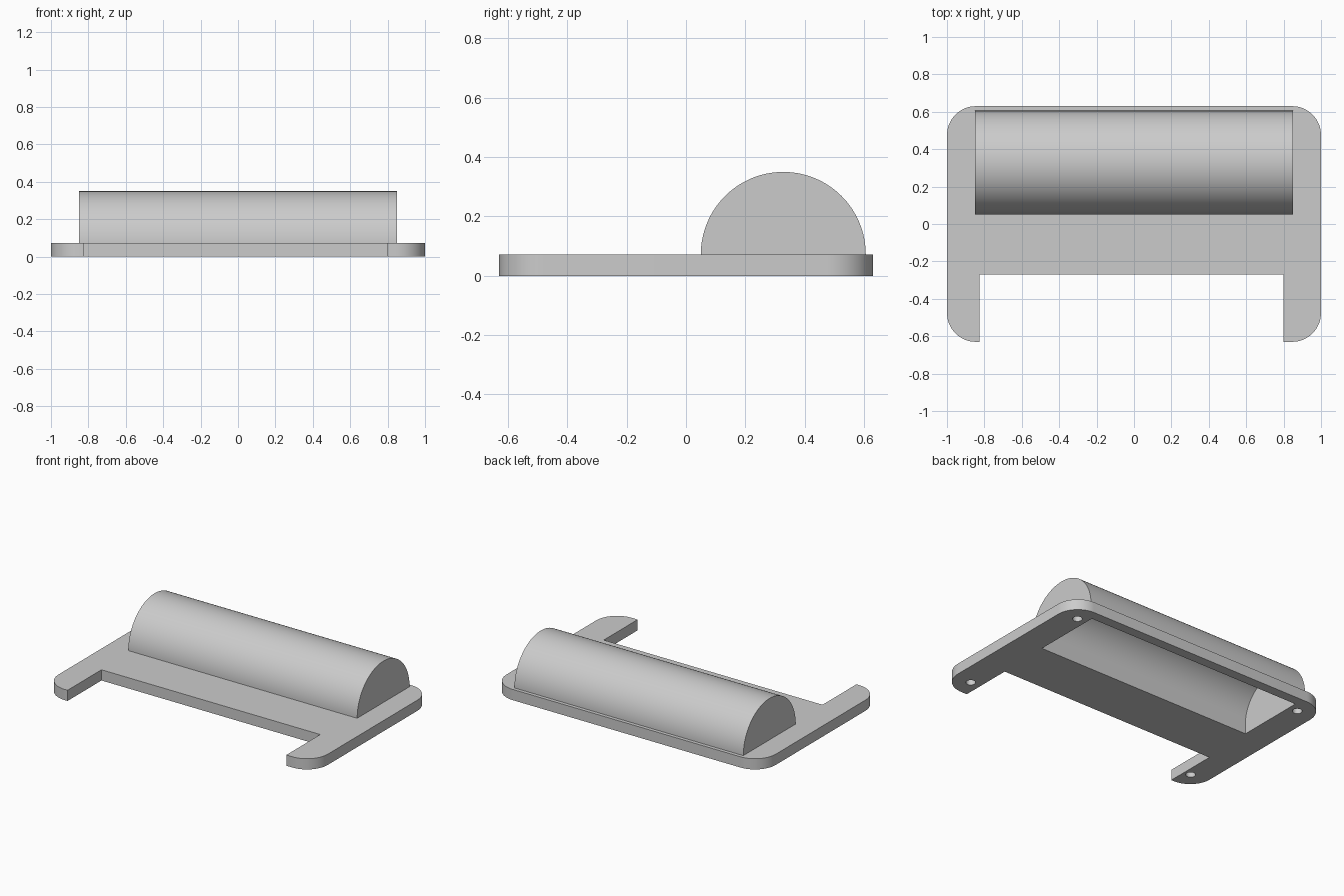
import bpy, bmesh, math

if "Cube" in bpy.data.objects:
    bpy.data.objects.remove(bpy.data.objects["Cube"], do_unlink=True)

HALF_X, HALF_Y, THICK, CORNER = 1.0, 0.63, 0.072, 0.155
DOME_Y, DOME_R, DOME_HALF = 0.328, 0.278, 0.85
WALL = 0.042

grey = bpy.data.materials.new("light_grey")
grey.use_nodes = True
colour = (0.6, 0.6, 0.6, 1)
grey.diffuse_color = colour
grey.node_tree.nodes["Principled BSDF"].inputs["Base Color"].default_value = colour


def arc(cx, cy, radius, start, end, steps):
    """Points on an arc, angles in degrees."""
    angles = [math.radians(start + (end - start) * i / steps) for i in range(steps + 1)]
    return [(cx + radius * math.cos(a), cy + radius * math.sin(a)) for a in angles]


def prism(name, points, offset):
    """Extrude a closed outline of 3D points by an offset."""
    bm = bmesh.new()
    face = bm.faces.new([bm.verts.new(p) for p in points])
    top = bmesh.ops.extrude_face_region(bm, geom=[face])["geom"]
    bmesh.ops.translate(bm, vec=offset, verts=[v for v in top if isinstance(v, bmesh.types.BMVert)])
    bmesh.ops.recalc_face_normals(bm, faces=bm.faces)
    mesh = bpy.data.meshes.new(name)
    bm.to_mesh(mesh)
    bm.free()
    mesh.materials.append(grey)
    obj = bpy.data.objects.new(name, mesh)
    bpy.context.collection.objects.link(obj)
    return obj


def activate(obj):
    bpy.ops.object.select_all(action="DESELECT")
    obj.select_set(True)
    bpy.context.view_layer.objects.active = obj


def cut(target, cutter):
    cutter.hide_render = True
    mod = target.modifiers.new("cut", "BOOLEAN")
    mod.operation, mod.solver, mod.object = "DIFFERENCE", "EXACT", cutter
    activate(target)
    bpy.ops.object.modifier_apply(modifier=mod.name)


# Base plate: rounded corners with a wide notch in the front edge
cx, cy = HALF_X - CORNER, HALF_Y - CORNER
outline = (arc(cx, -cy, CORNER, -90, 0, 16) + arc(cx, cy, CORNER, 0, 90, 16)
           + arc(-cx, cy, CORNER, 90, 180, 16) + arc(-cx, -cy, CORNER, 180, 270, 16)
           + [(-0.825, -HALF_Y), (-0.825, -0.27), (0.8, -0.27), (0.8, -HALF_Y)])
plate = prism("base_plate", [(x, y, 0) for x, y in outline], (0, 0, THICK))

# Half-round housing on top of the plate
section = arc(DOME_Y, THICK, DOME_R, 0, 180, 64)
housing = prism("half_round_housing", [(-DOME_HALF, y, z) for y, z in section],
                (2 * DOME_HALF, 0, 0))

# Hollow inside, open through the underside
inner = DOME_R - WALL
section = arc(DOME_Y, THICK, inner, 0, 180, 64)
section += [(DOME_Y - inner, -0.1), (DOME_Y + inner, -0.1)]
inner_half = DOME_HALF - WALL
cavity = prism("cavity_cutter", [(-inner_half, y, z) for y, z in section],
               (2 * inner_half, 0, 0))
cut(plate, cavity)
cut(housing, cavity)
bpy.data.objects.remove(cavity, do_unlink=True)

# Blind holes under the four corners
for sx in (-1, 1):
    for sy in (-1, 1):
        ring = arc(sx * 0.873, sy * 0.505, 0.03, 0, 345, 23)
        hole = prism("hole_cutter", [(x, y, -0.05) for x, y in ring], (0, 0, 0.105))
        cut(plate, hole)
        bpy.data.objects.remove(hole, do_unlink=True)

for obj in (plate, housing):
    activate(obj)
    bpy.ops.object.shade_smooth_by_angle(angle=math.radians(30))
